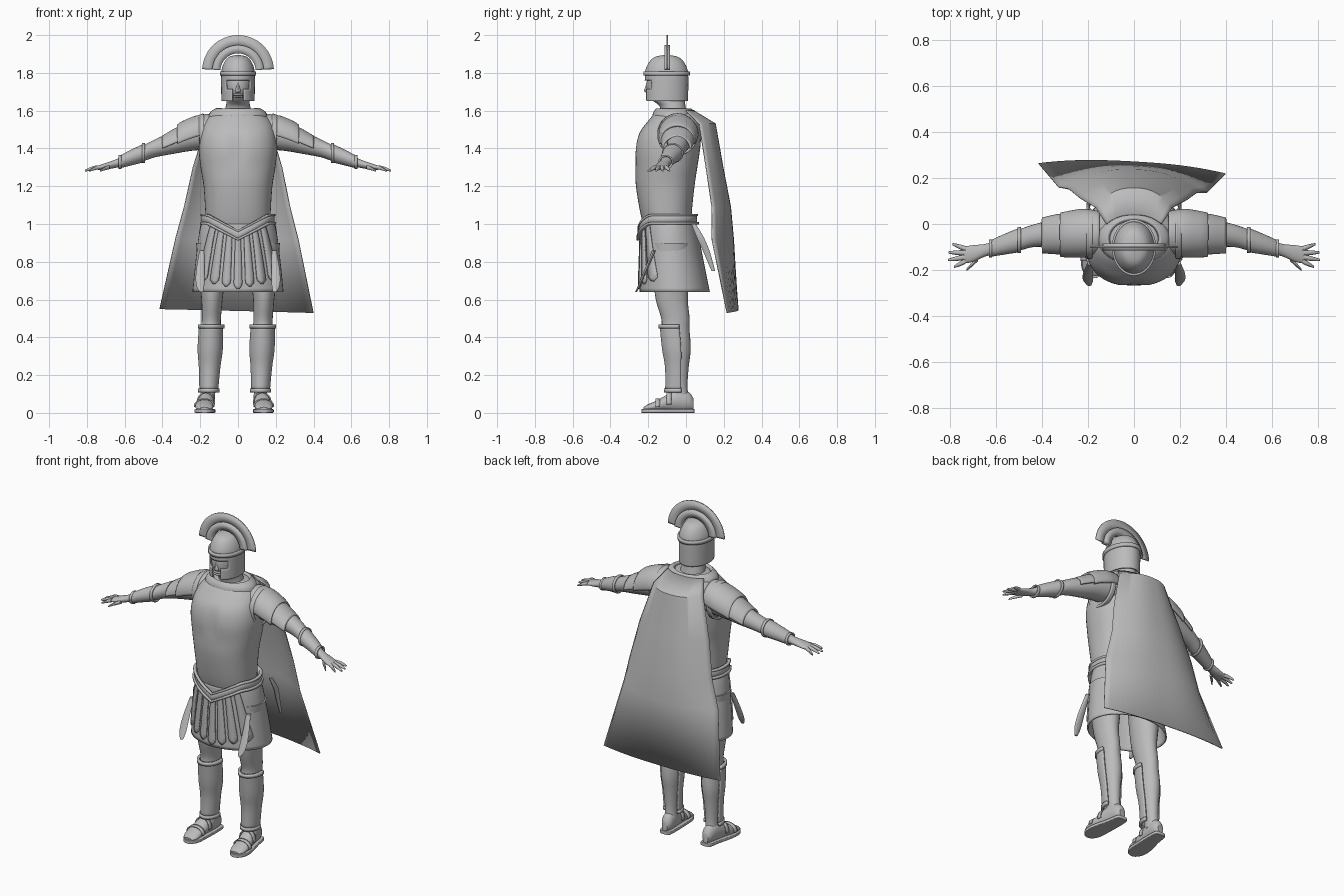
import bpy, bmesh, math
from math import sin, cos, pi, radians
from mathutils import Vector

cube = bpy.data.objects.get("Cube")
if cube:
    bpy.data.objects.remove(cube)

grey = bpy.data.materials.new("plain grey")
grey.use_nodes = True
grey.diffuse_color = (0.5, 0.5, 0.5, 1)
grey.node_tree.nodes["Principled BSDF"].inputs["Base Color"].default_value = (0.5, 0.5, 0.5, 1)


def finish(name, bm, thick=0, angle=40):
    """Turn a bmesh into a shaded object, optionally thickened."""
    bmesh.ops.recalc_face_normals(bm, faces=bm.faces)
    mesh = bpy.data.meshes.new(name)
    bm.to_mesh(mesh)
    bm.free()
    mesh.materials.append(grey)
    ob = bpy.data.objects.new(name, mesh)
    bpy.context.collection.objects.link(ob)
    if thick:
        mod = ob.modifiers.new("thickness", "SOLIDIFY")
        mod.thickness = thick
        mod.offset = 0
    bpy.ops.object.select_all(action="DESELECT")
    ob.select_set(True)
    bpy.context.view_layer.objects.active = ob
    bpy.ops.object.shade_smooth_by_angle(angle=radians(angle))
    return ob


def smooth_path(pts, steps):
    """Catmull-Rom interpolation of rings (x, y, z, radius, radius)."""
    p = [pts[0]] + list(pts) + [pts[-1]]
    out = []
    for i in range(1, len(p) - 2):
        for s in range(steps):
            t = s / steps
            out.append([b + t / 2 * (c - a + t * (2 * a - 5 * b + 4 * c - d + t * (3 * (b - c) + d - a)))
                        for a, b, c, d in zip(p[i - 1], p[i], p[i + 1], p[i + 2])])
    return out + [list(pts[-1])]


AXES = {"z": ((1, 0, 0), (0, 1, 0)), "x": ((0, 1, 0), (0, 0, 1)), "y": ((1, 0, 0), (0, 0, 1))}


def loft(name, pts, axis="z", n=24, steps=4, power=2, arc=None, caps=True, thick=0, keep=None, warp=None):
    """Skin elliptical rings stacked along an axis; an arc gives an open shell."""
    u, v = (Vector(a) for a in AXES[axis])
    a0, a1 = (radians(a) for a in (arc or (0, 360)))
    count = n + 1 if arc else n
    bm = bmesh.new()
    rings = []
    for x, y, z, ru, rv in smooth_path(pts, steps):
        ring = []
        for i in range(count):
            a = a0 + (a1 - a0) * i / n
            c, s = (math.copysign(abs(f) ** (2 / power), f) for f in (cos(a), sin(a)))
            co = Vector((x, y, z)) + u * ru * c + v * rv * s
            ring.append(bm.verts.new(warp(co) if warp else co))
        rings.append(ring)
    for r, q in zip(rings, rings[1:]):
        for i in range(n):
            j = (i + 1) % count
            corners = (r[i], r[j], q[j], q[i])
            if not keep or keep(sum((k.co for k in corners), Vector()) / 4):
                bm.faces.new(corners)
    if caps and not arc:
        bm.faces.new(rings[0])
        bm.faces.new(rings[-1])
    return finish(name, bm, thick)


def sheet(name, rows, thick):
    """Quad grid from rows of points."""
    bm = bmesh.new()
    grid = [[bm.verts.new(p) for p in row] for row in rows]
    for r, q in zip(grid, grid[1:]):
        for i in range(len(r) - 1):
            bm.faces.new((r[i], r[i + 1], q[i + 1], q[i]))
    return finish(name, bm, thick)


def arch(name, inner, outer, depth, y=-0.1, z=1.81):
    angles = [radians(3 + 174 * i / 40) for i in range(41)]
    return sheet(name, [[(r * cos(a), y, z + r * sin(a)) for a in angles] for r in (inner, outer)], depth)


# Cuirass, with a shallow groove between the chest muscles
def chest(co):
    if co.y < -0.1 and 1.3 < co.z < 1.52:
        co.y += 0.012 * max(0, 1 - abs(co.x) / 0.05) * sin((co.z - 1.3) / 0.22 * pi)
    return co


profile = [(.95, .165, -.21, .03), (1.05, .172, -.24, .03), (1.2, .182, -.265, .045), (1.3, .198, -.268, .06),
           (1.4, .208, -.27, .075), (1.48, .2, -.25, .08), (1.54, .18, -.205, .08), (1.58, .14, -.17, .06),
           (1.6, .09, -.14, .03)]
loft("cuirass", [(0, (f + b) / 2, z, rx, (b - f) / 2) for z, rx, f, b in profile],
     n=48, power=2.3, warp=chest)

# Rolled collar
loft("collar", [(0, -.065, 1.555, .15, .105), (0, -.065, 1.585, .14, .1), (0, -.065, 1.605, .11, .085)],
     n=32, caps=False, thick=.02)


# Belt dipping to a point at the front
def dip(co):
    if co.y < -0.1:
        co.z -= 0.085 * max(0, 1 - abs(co.x) / 0.16)
    return co


for name, low, high, grow, thick in (("belt", 1.0, 1.05, 0, .012), ("belt_lower_rim", .997, 1.01, .005, .02),
                                     ("belt_upper_rim", 1.042, 1.053, .003, .016)):
    loft(name, [(0, -.097, z, .187 + grow, .15 + grow) for z in (low, high)],
         n=48, steps=2, caps=False, thick=thick, power=2.2, warp=dip)


# Skirt with a fan of hanging strips
def skirt_ring(z):
    t = (1.0 - z) / 0.36
    return (0, -.09 + .03 * t, z, .19 + .047 * t ** .7, .14 + .042 * t)


loft("skirt", [skirt_ring(z) for z in (1.01, 1.0, .95, .85, .75, .64) if z <= 1], n=48, caps=False, thick=.008)

for k in range(-3, 4):
    rows = []
    for i in range(17):
        t = i / 16
        z = (.945 + .018 * abs(k)) * (1 - t) + (.655 + .014 * abs(k)) * t
        x = k * (.042 + .021 * t ** .8)
        half = .014 + .01 * t
        if t > .9:
            half *= math.sqrt(max(.05, 1 - ((t - .9) / .1) ** 2))
        _, cy, _, rx, ry = skirt_ring(z)
        row = []
        for s in (-1, 0, 1):
            px = x + s * half
            row.append((px, cy - ry * math.sqrt(max(.05, 1 - (px / rx) ** 2)) - .01, z))
        rows.append(row)
    sheet("skirt_strip", rows, .009)

# Cape: broad sheet folded forward along both sides
cape = [(1.6, .12, .04, 0), (1.53, .165, .155, .07), (1.3, .235, .195, .11), (1.09, .28, .235, .145),
        (.92, .325, .25, .15), (.54, .407, .27, .24)]
rows = []
for z, half, back, edge in cape:
    row = []
    for i in range(25):
        t = i / 12 - 1
        x = half * t
        drop = (1.6 - z) / 1.06
        row.append((x - .008 * drop, back - (back - edge) * abs(t) ** 2.5 - .055 * x * drop, z - .025 * x * drop))
    rows.append(row)
sheet("cape", rows, .006)

# Head and neck
loft("head", [(0, -.06, 1.55, .08, .075), (0, -.07, 1.62, .065, .068), (0, -.095, 1.66, .06, .09),
              (0, -.103, 1.7, .07, .104), (0, -.103, 1.77, .076, .102), (0, -.1, 1.85, .05, .07)], n=32)
loft("nose", [(0, -.19, 1.695, .016, .02), (0, -.2, 1.705, .016, .022), (0, -.198, 1.73, .01, .016),
              (0, -.195, 1.765, .008, .01)], n=12)
for z in (1.672, 1.684):
    loft("lip", [(x, -.2, z, .012 - abs(x) * .3, .006) for x in (-.024, 0, .024)], axis="x", n=10)


# Helmet with an open face
def not_face(c):
    eyes = 1.715 < c.z < 1.765 and abs(c.x) < .062
    mouth = c.z < 1.725 and abs(c.x) < .032
    return c.y > -.11 or not (eyes or mouth)


loft("helmet", [(0, -.103, 1.65, .084, .11), (0, -.103, 1.715, .085, .111), (0, -.103, 1.78, .085, .111),
                (0, -.103, 1.82, .082, .106), (0, -.103, 1.86, .066, .085), (0, -.103, 1.882, .043, .056),
                (0, -.103, 1.892, .003, .004)],
     n=56, steps=6, caps=False, thick=.008, keep=not_face)
loft("helmet_brim", [(0, -.103, z, .09, .117) for z in (1.785, 1.807)], n=48, steps=1, caps=False, thick=.012)
arch("crest_holder", .093, .137, .03)
arch("crest_plume", .125, .19, .008)

for side in (-1, 1):
    word = "left_" if side > 0 else "right_"

    def flip(pts, grow=0):
        return [(side * x, y, z, a + grow, b + grow) for x, y, z, a, b in pts]

    # Arm and hand
    loft(word + "arm", flip([(.15, -.03, 1.48, .08, .085), (.25, -.035, 1.462, .075, .075),
                             (.35, -.04, 1.43, .06, .06), (.44, -.052, 1.4, .049, .047),
                             (.5, -.07, 1.375, .046, .042), (.57, -.09, 1.35, .037, .034),
                             (.64, -.112, 1.322, .027, .023), (.7, -.128, 1.306, .036, .017),
                             (.74, -.135, 1.298, .037, .012)]), axis="x")
    for x0, y0, x1, y1 in ((.68, -.15, .73, -.2), (.735, -.162, .785, -.187), (.74, -.145, .81, -.157),
                           (.74, -.126, .808, -.124), (.735, -.108, .79, -.088)):
        loft(word + "finger", flip([(x0, y0, 1.301, .012, .011), ((x0 + x1) / 2, (y0 + y1) / 2, 1.294, .01, .01),
                                    (x1, y1, 1.282, .005, .005)]), axis="x", n=10)

    # Bracer with two bands
    wrap = [(.5, -.07, 1.375, .047, .043), (.57, -.09, 1.35, .038, .035), (.625, -.107, 1.328, .03, .027)]
    loft(word + "bracer", flip(wrap, .003), axis="x", caps=False, thick=.006)
    for x, y, z, a, b in (wrap[0], wrap[2]):
        loft(word + "bracer_band", flip([(x - .007, y, z, a, b), (x + .007, y, z, a, b)], .006),
             axis="x", steps=1, caps=False, thick=.008)

    # Overlapping shoulder plates and shoulder edging
    loft(word + "shoulder_plate", flip([(.15, -.04, 1.49, .09, .088), (.22, -.04, 1.475, .1, .093),
                                        (.29, -.045, 1.45, .095, .09), (.32, -.047, 1.435, .09, .085)]),
         axis="x", arc=(-8, 188), thick=.012)
    loft(word + "upper_arm_plate", flip([(.28, -.043, 1.45, .088, .077), (.34, -.045, 1.425, .082, .073),
                                         (.4, -.05, 1.4, .073, .062)]), axis="x", arc=(0, 180), thick=.01)
    loft(word + "armhole_edge", flip([(.18, -.045, 1.475, .1, .105), (.205, -.045, 1.47, .1, .1)]),
         axis="x", n=32, caps=False, thick=.014)

    # Loose belt and skirt tails
    loft(word + "belt_tail", flip([(.19, .04, 1.0, .008, .012), (.2, .075, .93, .008, .02),
                                   (.19, .11, .85, .008, .018), (.185, .145, .75, .006, .01)]), n=10)
    loft(word + "skirt_tail", flip([(.19, -.17, .86, .014, .01), (.2, -.215, .75, .022, .008),
                                    (.2, -.245, .68, .022, .007), (.195, -.265, .64, .01, .005)]), n=10)

    # Leg, standing a little to one side
    def shin(z):
        return side * .137 - .022 * max(0, 1 - z / .62)

    leg = [(.9, -.08, .085, .1), (.72, -.078, .07, .095), (.6, -.075, .056, .085), (.5, -.056, .051, .075),
           (.45, -.055, .052, .073), (.34, -.046, .055, .071), (.24, -.042, .044, .056), (.14, -.036, .035, .044),
           (.07, -.03, .036, .046)]
    loft(word + "leg", [(shin(z), y, z, a, b) for z, y, a, b in leg])

    # Greave with rims
    guard = [(.46, -.057, .059, .077), (.34, -.046, .062, .076), (.24, -.043, .052, .063), (.12, -.043, .045, .062)]
    loft(word + "greave", [(shin(z), y, z, a, b) for z, y, a, b in guard], arc=(165, 375), thick=.01)
    for z, y, a, b in (guard[0], guard[-1]):
        loft(word + "greave_rim", [(shin(z), y, h, a + .004, b + .004) for h in (z - .012, z + .008)],
             steps=1, arc=(165, 375), thick=.014)

    # Foot and sandal
    def step(y):
        return shin(.03) + side * .02 * min(1, max(0, -y / .15))

    foot = [(.04, .045, .018, .03), (.015, .06, .034, .05), (-.04, .065, .04, .06), (-.09, .055, .043, .048),
            (-.15, .038, .048, .03), (-.2, .028, .044, .018), (-.225, .022, .025, .008)]
    loft(word + "foot", [(step(y), y, z, a, b) for y, z, a, b in foot], axis="y")
    for y, z, a, b in (foot[3], foot[4]):
        loft(word + "sandal_strap", [(step(y), y + d, z, a + .003, b + .005) for d in (-.012, .012)],
             axis="y", steps=1, arc=(-10, 190), thick=.007)
    tread = [(.046, .015), (.035, .034), (-.03, .042), (-.13, .053), (-.19, .051), (-.225, .032), (-.236, .012)]
    loft(word + "sole", [(step(y), y, .01, w, .01) for y, w in tread], axis="y", power=8, n=32)
